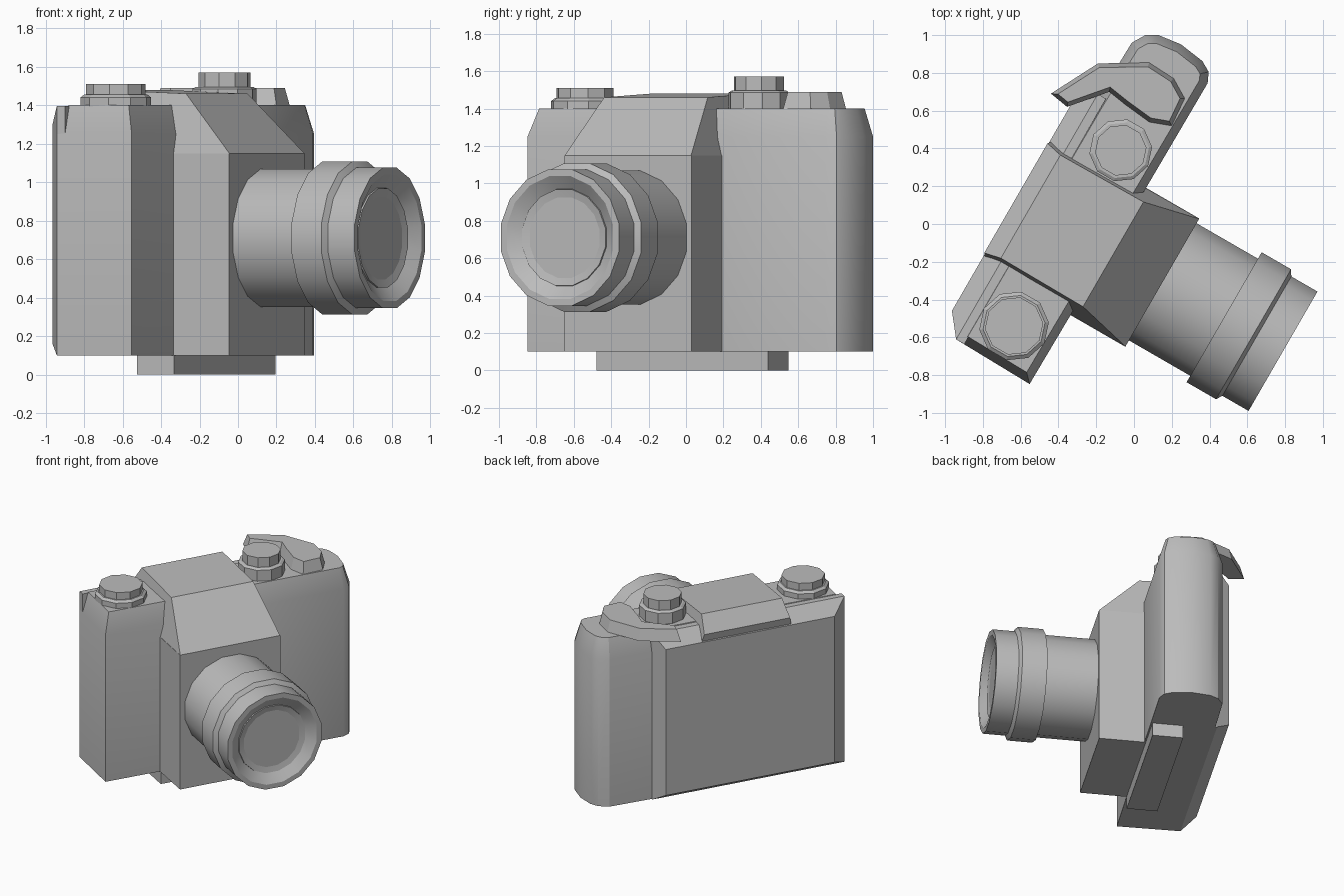
import bpy, bmesh, math
from mathutils import Matrix, Vector

cube = bpy.data.objects.get("Cube")
if cube:
    bpy.data.objects.remove(cube, do_unlink=True)

grey = bpy.data.materials.new("plain_grey")
grey.use_nodes = True
grey.diffuse_color = (0.5, 0.5, 0.5, 1)
grey.node_tree.nodes["Principled BSDF"].inputs["Base Color"].default_value = (0.5, 0.5, 0.5, 1)

# Parts are laid out with the lens along +x, then turned to their final heading
TURN = Matrix.Rotation(math.radians(-30), 4, 'Z')


def loft(name, rings, smooth=None):
    """Skin a stack of closed rings and cap both ends."""
    bm = bmesh.new()
    rows = [[bm.verts.new(p) for p in ring] for ring in rings]
    n = len(rows[0])
    for a, b in zip(rows, rows[1:]):
        for i in range(n):
            j = (i + 1) % n
            bm.faces.new((a[i], a[j], b[j], b[i]))
    bm.faces.new(rows[0])
    bm.faces.new(rows[-1])
    bmesh.ops.recalc_face_normals(bm, faces=bm.faces)
    bm.transform(TURN)
    mesh = bpy.data.meshes.new(name)
    bm.to_mesh(mesh)
    bm.free()
    mesh.materials.append(grey)
    obj = bpy.data.objects.new(name, mesh)
    bpy.context.collection.objects.link(obj)
    if smooth:
        bpy.ops.object.select_all(action='DESELECT')
        obj.select_set(True)
        bpy.context.view_layer.objects.active = obj
        bpy.ops.object.shade_smooth_by_angle(angle=math.radians(smooth))
    return obj


def inset(outline, d):
    """Move a counter-clockwise outline inward by d with mitred corners."""
    pts = [Vector(p) for p in outline]
    out = []
    for i, p in enumerate(pts):
        e1 = (p - pts[i - 1]).normalized()
        e2 = (pts[(i + 1) % len(pts)] - p).normalized()
        n1, n2 = Vector((-e1.y, e1.x)), Vector((-e2.y, e2.x))
        out.append(p + (n1 + n2) * d / max(1 + n1.dot(n2), 0.4))
    return out


def level(outline, z):
    return [(p[0], p[1], z) for p in outline]


def rect(x0, x1, y0, y1):
    return [(x0, y0), (x1, y0), (x1, y1), (x0, y1)]


# Body with rounded grip end and sloping top edge
body = [(-.055, -1.01), (-.04, .21), (-.035, .84), (-.06, .895), (-.118, .928),
        (-.26, .948), (-.387, .931), (-.448, .896), (-.49, .826), (-.5, .45), (-.509, -1.0)]
loft("body", [level(body, .1), level(body, 1.25), level(inset(body, .045), 1.4)], 28)


# Back door, a shallow plate with chamfered edges
def upright(x, y0, y1, z0, z1):
    return [(x, y0, z0), (x, y1, z0), (x, y1, z1), (x, y0, z1)]


loft("back_door", [upright(-.46, -1.0, .5, .1, 1.395), upright(-.51, -1.0, .5, .1, 1.395),
                   upright(-.605, -.88, .44, .16, 1.3)])

# Lens mount block and the tapered viewfinder housing above it
MID = -.194
loft("mount_block", [level(rect(-.15, .285, MID - .392, MID + .392), z) for z in (.1, 1.15)])
housing = [(-.57, 1.15, .388), (-.61, 1.36, .335), (-.52, 1.48, .315),
           (-.015, 1.46, .32), (.285, 1.15, .39)]
loft("viewfinder_housing", [[(x, MID + s * w, z) for x, z, w in housing] for s in (-1, 1)])

# Base plate
loft("base_plate", [level(rect(-.27, -.05, -.58, .476), z) for z in (0, .12)])


# Lens barrel with focus ring and recessed front glass
def lens_ring(x, r, sides=16):
    return [(x, MID + .005 + r * math.cos(a), .71 + r * math.sin(a))
            for a in (2 * math.pi * (i + .5) / sides for i in range(sides))]


barrel = [(.25, .365), (.66, .365), (.66, .405), (.84, .405), (.86, .372),
          (1.02, .372), (1.02, .335), (.97, .262)]
loft("lens_barrel", [lens_ring(x, r) for x, r in barrel], 28)
glass = [(.96, .265)] + [(.945 + .035 * (r / .262) ** 2, r) for r in (.262, .2, .13, .06, .01)]
loft("front_glass", [lens_ring(x, r) for x, r in glass], 35)


# Top dials
def dial(name, x, y, steps, sides=10):
    rings = []
    for z, r in steps:
        rings.append([(x + r * math.cos(2 * math.pi * i / sides),
                       y + r * math.sin(2 * math.pi * i / sides), z) for i in range(sides)])
    loft(name, rings)


dial("rewind_knob", -.28, -.785,
     [(1.37, .185), (1.44, .185), (1.455, .165), (1.455, .155), (1.51, .155)])
dial("shutter_dial", -.256, .303,
     [(1.37, .167), (1.485, .167), (1.495, .15), (1.495, .137), (1.57, .137)])

# Film advance lever with a thumb tip reaching past the back
lever = [(-.726, .378), (-.617, .36), (-.463, .541), (-.36, .525), (-.2, .508),
         (-.087, .55), (-.1, .71), (-.203, .772), (-.358, .78), (-.59, .641)]
loft("advance_lever", [level(lever, 1.4), level(inset(lever, .022), 1.488)])
